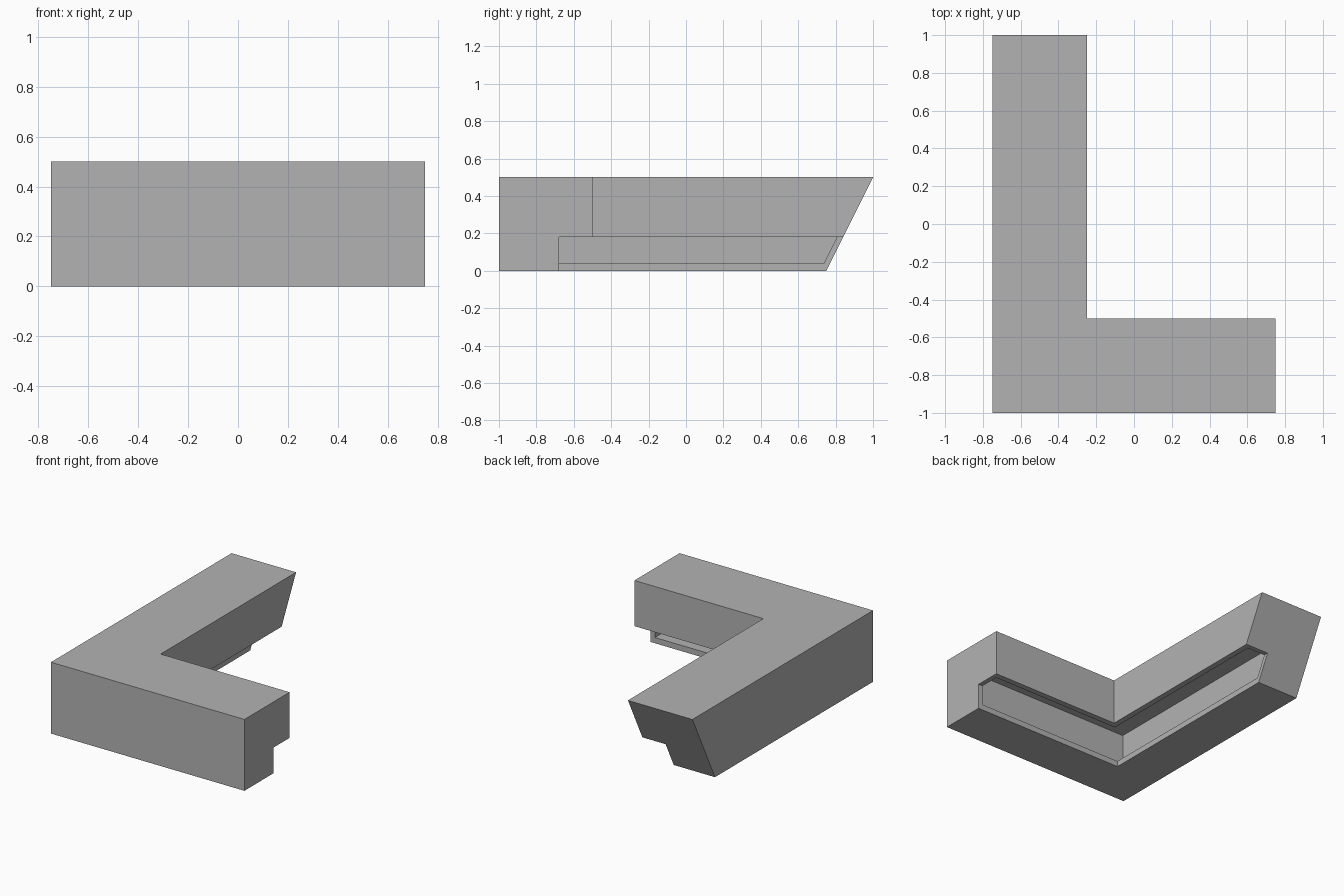
import bpy
import bmesh

cube = bpy.data.objects.get("Cube")
if cube:
    bpy.data.objects.remove(cube, do_unlink=True)

# Cross-section as (distance in from outer wall, height)
WALL, CAP = 0.04, 0.033
HEIGHT, DEPTH, STEP, BASE = 0.5, 0.5, 0.18, 0.32
section = {
    "outer_low": (0, 0),
    "outer_top": (0, HEIGHT),
    "inner_top": (DEPTH, HEIGHT),
    "overhang": (DEPTH, STEP),
    "rim": (DEPTH - WALL, STEP),
    "notch": (BASE, STEP),
    "lip": (BASE, WALL),
    "base": (BASE, 0),
    "floor": (WALL, WALL),
    "ceiling": (WALL, HEIGHT - WALL),
    "inside_top": (DEPTH - WALL, HEIGHT - WALL),
}
shell = ["outer_low", "outer_top", "inner_top", "overhang",
         "rim", "notch", "lip", "base"]
cavity = ["rim", "notch", "lip", "floor", "ceiling", "inside_top"]
opening = {("rim", "notch"), ("notch", "lip")}

# Stations along the L: square end, its inside, mitred corner, raked end
stations = [
    lambda o, z: (0.75, o - 1, z),
    lambda o, z: (0.75 - CAP, o - 1, z),
    lambda o, z: (o - 0.75, o - 1, z),
    lambda o, z: (o - 0.75, 0.75 + z / 2 - CAP, z),
    lambda o, z: (o - 0.75, 0.75 + z / 2, z),
]
LAST = len(stations) - 1

bm = bmesh.new()
rings = [{name: bm.verts.new(place(*p)) for name, p in section.items()}
         for place in stations]


def edges_of(loop):
    return list(zip(loop, loop[1:] + loop[:1]))


def bridge(i, a, b):
    r, s = rings[i], rings[i + 1]
    bm.faces.new((r[a], r[b], s[b], s[a]))


# Outer skin, left open under the overhang between the end panels
for i in range(LAST):
    for a, b in edges_of(shell):
        if (a, b) not in opening or i in (0, LAST - 1):
            bridge(i, a, b)

# Hollow interior
for i in range(1, LAST - 1):
    for a, b in edges_of(cavity):
        if (a, b) not in opening:
            bridge(i, a, b)

# End panels, outside and inside
for i, loop in ((0, shell), (LAST, shell), (1, cavity), (LAST - 1, cavity)):
    bm.faces.new([rings[i][name] for name in loop])

loose = [v for v in bm.verts if not v.link_faces]
bmesh.ops.delete(bm, geom=loose, context="VERTS")
bmesh.ops.recalc_face_normals(bm, faces=bm.faces[:])

mesh = bpy.data.meshes.new("corner_counter")
bm.to_mesh(mesh)
bm.free()

# Plain grey finish
grey = bpy.data.materials.new("plain_grey")
grey.use_nodes = True
colour = (0.45, 0.45, 0.45, 1)
grey.diffuse_color = colour
for node in grey.node_tree.nodes:
    if node.type == "BSDF_PRINCIPLED":
        node.inputs["Base Color"].default_value = colour
mesh.materials.append(grey)

counter = bpy.data.objects.new("corner_counter", mesh)
bpy.context.collection.objects.link(counter)
